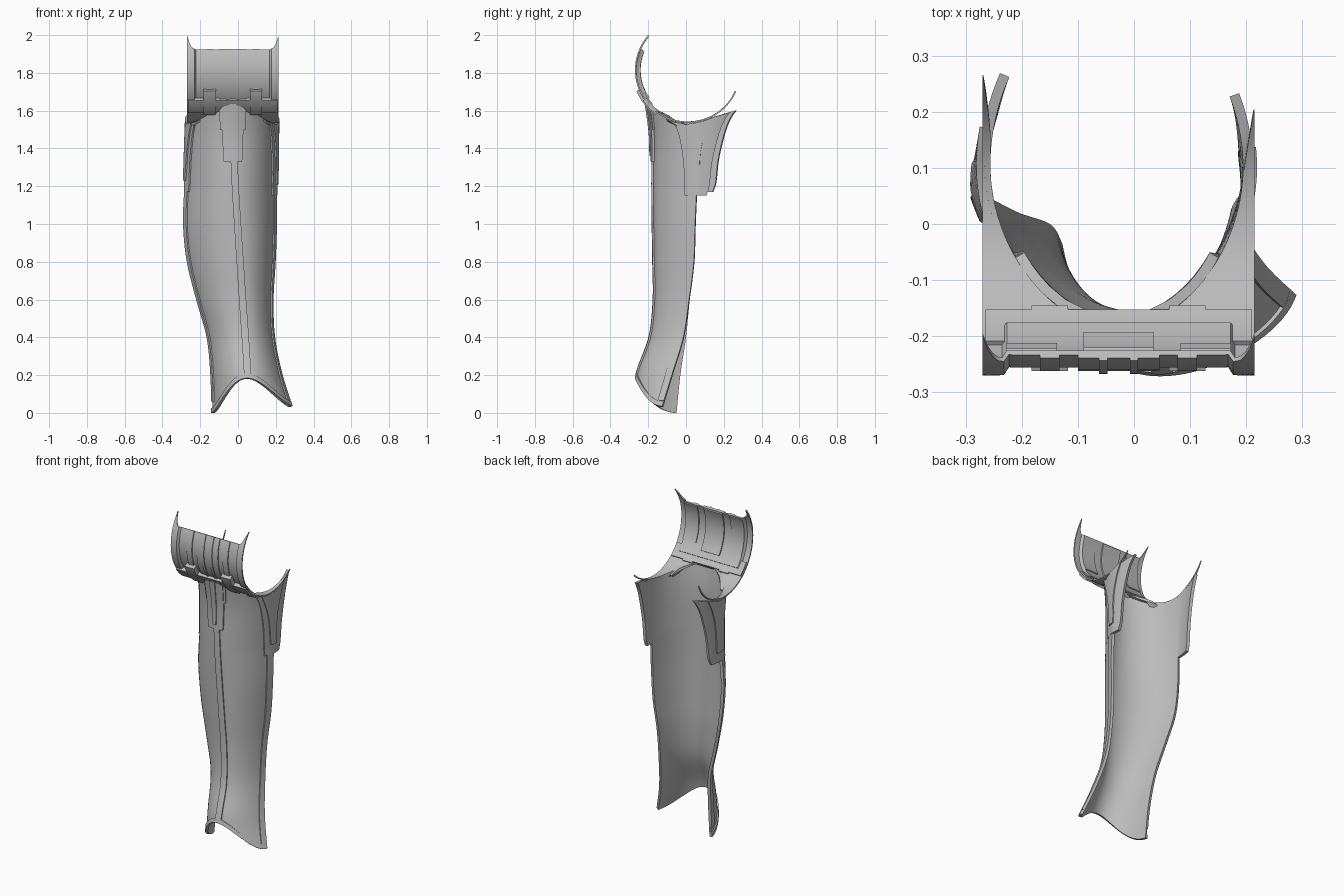
import bpy, bmesh, math
from mathutils import Vector

cube = bpy.data.objects.get("Cube")
if cube:
    bpy.data.objects.remove(cube)

steel = bpy.data.materials.new("plain grey")
steel.use_nodes = True
GREY = (0.5, 0.5, 0.5, 1)
steel.diffuse_color = GREY
steel.node_tree.nodes["Principled BSDF"].inputs["Base Color"].default_value = GREY


def curve(table, k):
    """Smooth interpolation of rows (key, values...) at key k."""
    k = min(max(k, table[0][0]), table[-1][0])
    i = max(j for j in range(len(table) - 1) if table[j][0] <= k)
    a, b = table[i], table[i + 1]
    p, n = table[max(i - 1, 0)], table[min(i + 2, len(table) - 1)]
    h = b[0] - a[0]
    f = (k - a[0]) / h
    out = []
    for c in range(1, len(a)):
        ma = (b[c] - p[c]) / (b[0] - p[0]) * h
        mb = (n[c] - a[c]) / (n[0] - a[0]) * h
        d = b[c] - a[c]
        out.append(a[c] + f * (ma + f * (3 * d - 2 * ma - mb + f * (ma + mb - 2 * d))))
    return out


# Shin sections: height, right x, ridge x, left x, front y, right back y, left back y
SHIN = [
    (0, -.125, .055, .285, -.285, -.05, -.13),
    (.2, -.13, .045, .22, -.25, -.03, -.07),
    (.4, -.15, .032, .18, -.18, 0, -.01),
    (.6, -.205, .018, .172, -.158, .02, .02),
    (.8, -.255, .005, .183, -.16, .045, .045),
    (1, -.275, -.008, .19, -.163, .052, .052),
    (1.2, -.268, -.02, .19, -.165, .062, .062),
    (1.45, -.26, -.03, .193, -.165, .09, .085),
    (1.6, -.255, -.03, .195, -.182, .11, .1),
    (1.7, -.255, -.03, .195, -.2, .12, .1),
]
CUP_Y, CUP_Z, CUP_R = .01, 1.815, .272
X0, X1 = -.27, .215
STEP = .014


def keel(z):
    """How far the section leans from an ellipse towards a pointed keel."""
    return .4 * min(max((1.6 - z) / .4, 0), 1)


def shin(angle, z):
    """Point on the shin shell; angle 0 is the front ridge, 90 the side edge."""
    xr, xm, xl, yf, yr, yl = curve(SHIN, z)
    a = math.radians(abs(angle))
    side, back = (xl, yl) if angle > 0 else (xr, yr)
    w = keel(z)
    spread = (1 - w) * math.sin(a) + w * min(a / (math.pi / 2), 1)
    return Vector((xm + (side - xm) * spread, yf + (back - yf) * (1 - math.cos(a)), z))


def angle_at_y(side, y, z):
    r = curve(SHIN, z)
    back = r[5] if side > 0 else r[4]
    c = 1 - (y - r[3]) / (back - r[3])
    return side * max(math.degrees(math.acos(min(max(c, -1), 1))), .01)


def shin_at_x(x, z):
    """Shell point near the front ridge, found by its x."""
    r = curve(SHIN, z)
    half = r[2] - r[1] if x > r[1] else r[1] - r[0]
    slope = 1 - keel(z) * (1 - 2 / math.pi)
    return shin(math.degrees((x - r[1]) / half / slope), z)


def cup(x, angle, radius=CUP_R):
    """Point on the knee cup, a cylinder lying along x."""
    a = math.radians(angle)
    return Vector((x, CUP_Y - radius * math.cos(a), CUP_Z + radius * math.sin(a)))


def saddle(y):
    d = min(max(y - CUP_Y, -.21), .26)
    return CUP_Z - math.sqrt(CUP_R ** 2 - d * d)


def shin_axis(p):
    return Vector((-.03, .1, p.z))


def cup_axis(p):
    return Vector((p.x, CUP_Y, CUP_Z))


def lerp(a, b, f):
    return a + (b - a) * f


def patch(name, f, nu, nv, axis, thick, lift=0):
    """Grid over f(s, t), lifted away from the axis and thickened outward."""
    bm = bmesh.new()
    grid = [[bm.verts.new(f(i / nu, j / nv)) for i in range(nu + 1)] for j in range(nv + 1)]
    for j in range(nv):
        for i in range(nu):
            bm.faces.new((grid[j][i], grid[j][i + 1], grid[j + 1][i + 1], grid[j + 1][i]))
    bm.normal_update()
    total = 0
    for face in bm.faces:
        c = face.calc_center_median()
        total += face.normal.dot(c - axis(c)) * face.calc_area()
    if total < 0:
        bmesh.ops.reverse_faces(bm, faces=bm.faces[:])
        bm.normal_update()
    for v, n in [(v, v.normal.copy()) for v in bm.verts]:
        v.co += n * lift
    mesh = bpy.data.meshes.new(name)
    bm.to_mesh(mesh)
    bm.free()
    mesh.materials.append(steel)
    ob = bpy.data.objects.new(name, mesh)
    bpy.context.collection.objects.link(ob)
    bpy.ops.object.select_all(action='DESELECT')
    ob.select_set(True)
    bpy.context.view_layer.objects.active = ob
    mod = ob.modifiers.new("thickness", 'SOLIDIFY')
    mod.thickness, mod.offset = thick, 1
    bpy.ops.object.modifier_apply(modifier=mod.name)
    bpy.ops.object.shade_smooth_by_angle(angle=math.radians(35))


def hem(angle):
    """Height of the arched lower edge."""
    return .18 - (.15 if angle > 0 else .18) * math.sin(math.radians(angle)) ** 2


def shell_point(s, t):
    a = lerp(-90, 90, s)
    top = 1.58
    for _ in range(6):
        top = saddle(shin(a, top).y)
    return shin(a, lerp(hem(a), top, t))


def hem_point(s, t):
    a = lerp(-90, 90, s)
    return shin(a, hem(a) + .025 * t)


def ridge_point(s, t):
    z = lerp(.2, 1.36, t)
    return shin_at_x(curve(SHIN, z)[1] + lerp(-.012, .022, s), z)


# Shin shell with its hem and centre ridge
patch("shin_shell", shell_point, 48, 60, shin_axis, .01)
patch("hem_trim", hem_point, 48, 2, shin_axis, .008, .009)
patch("centre_ridge", ridge_point, 4, 40, shin_axis, .01, .009)

# Side flaps: height fraction, front y, back y
FLAP = [(0, 0, .14), (.1, -.002, .155), (.4, -.008, .17), (.7, -.03, .2),
        (.85, -.06, .222), (.93, -.105, .24), (.97, -.145, .25), (1, -.175, .262)]
INSET = [(0, .035, .105), (.5, .02, .115), (.8, -.005, .14), (1, -.03, .17)]


def flap(side, table, base):
    shift = -.035 if side > 0 else 0

    def f(s, t):
        front, back = curve(table, t)
        a, b = curve(table, 1)
        y_top = lerp(a, b + shift, s)
        top = min(saddle(y_top), 1.535 + .29 * max(y_top, 0) if y_top > 0 else 2) - .01
        z = lerp(base, top, t)
        return shin(angle_at_y(side, lerp(front, back + shift, s), z), z)
    return f


for side, word in ((1, "left"), (-1, "right")):
    patch(word + "_edge_trim", lambda s, t: shin(side * lerp(79, 90, s), lerp(.06, 1.2, t)),
          3, 44, shin_axis, .008, .009)
    base = 1.15 if side > 0 else 1.17
    patch(word + "_flap", flap(side, FLAP, base), 24, 40, shin_axis, .018)
    patch(word + "_flap_inset", flap(side, INSET, base + .06), 10, 24, shin_axis, .008, .017)

    # Saddle wing between the outer line and the shell rim
    end = -134 if side > 0 else -156

    def wing(s, t):
        p = cup(0, lerp(-42, end, t))
        outer = X1 if side > 0 else X0
        a = angle_at_y(side, p.y, p.z)
        inner = shin(side * min(abs(a), 90), p.z).x
        inner = lerp(inner, outer, max(0, t - .7) / .3 * .9)
        return Vector((lerp(inner, outer, s), p.y, p.z))
    patch(word + "_saddle_wing", wing, 10, 48, cup_axis, .008)


# Knee plate: recessed in the middle, with raised corners
def knee(s, t):
    x = lerp(X0, X1, s)
    e = max(0, 1 - min(x - X0, X1 - x) / .036)
    return cup(x, lerp(-44, 24 + 17.4 * e * e, t), CUP_R - (0 if e > 0 else STEP))


patch("knee_plate", knee, 56, 28, cup_axis, .008)


def strip(name, x0, x1, a0, a1, thick, lift):
    patch(name, lambda s, t: cup(lerp(x0, x1, s), lerp(a0, a1, t), CUP_R - STEP),
          4, 14, cup_axis, thick, lift)


# Raised strips on both faces of the plate
strip("knee_band", X0 + .005, X1 - .005, -52, -34, .024, .006)
mid = (X0 + X1) / 2
for side, word in ((1, "left"), (-1, "right")):
    def mirrored(name, a, b, *rest):
        strip(word + name, mid + side * a, mid + side * b, *rest)
    mirrored("_strap", .09, .155, -54, -22, .03, .006)
    mirrored("_strap_tail", .105, .14, -24, 24, .008, .006)
    mirrored("_centre_rib", .02, .035, -35, 24, .013, .006)
    mirrored("_inner_plate", .11, .2, -28, 23, .007, -.006)
strip("centre_outer_plate", -.1, .045, -36, 24, .008, .006)
strip("centre_inner_plate", -.09, .035, -36, 23, .009, -.008)

# Stepped buckle below the knee
STEPS = [("buckle_wide", .068, .062, 1.5, 1.635, .014),
         ("buckle_stem", .056, .045, 1.33, 1.635, .02),
         ("buckle_rib", .016, .01, 1.36, 1.64, .027)]
for name, top, low, z0, z1, thick in STEPS:
    def block(s, t):
        return shin_at_x(-.028 + lerp(-1, 1, s) * lerp(low, top, t), lerp(z0, z1, t))
    patch(name, block, 8, 16, shin_axis, thick, .004)
